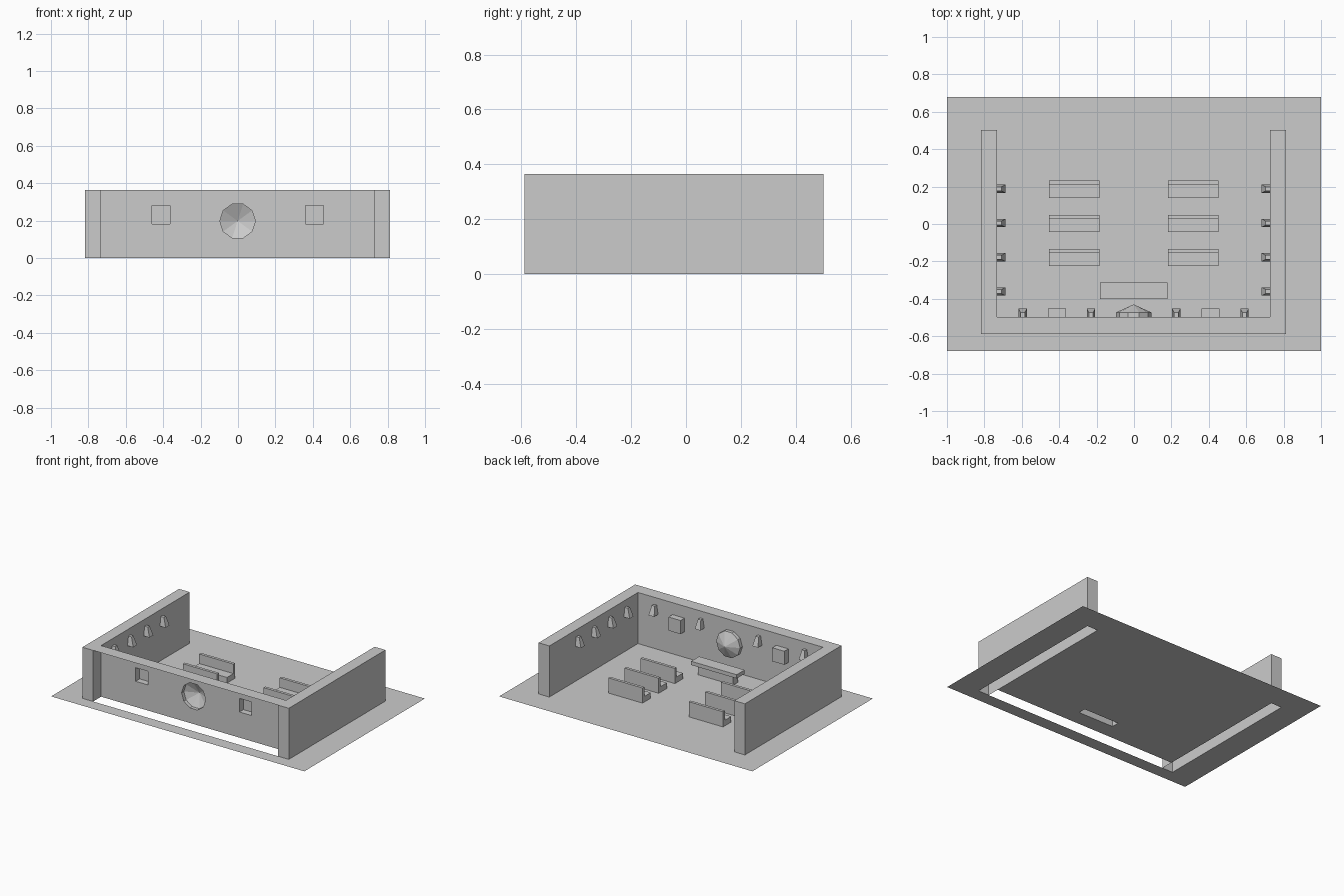
import bpy, bmesh, math
from mathutils import Vector

if "Cube" in bpy.data.objects:
    bpy.data.objects.remove(bpy.data.objects["Cube"])

grey = bpy.data.materials.new("stone_grey")
grey.diffuse_color = (0.6, 0.6, 0.6, 1)
grey.use_nodes = True
grey.node_tree.nodes["Principled BSDF"].inputs["Base Color"].default_value = grey.diffuse_color

X0, X1 = -0.817, 0.813          # outer wall faces
I0, I1 = -0.733, 0.728          # inner wall faces
Y0, YF, Y1 = -0.588, -0.498, 0.502
H = 0.365
CX = -0.002


def finish(name, bm):
    me = bpy.data.meshes.new(name)
    bm.to_mesh(me)
    bm.free()
    me.materials.append(grey)
    ob = bpy.data.objects.new(name, me)
    bpy.context.collection.objects.link(ob)
    return ob


def prism(name, lo, hi, drop=()):
    """Box between two corners; faces whose normal is in drop are left open."""
    bm = bmesh.new()
    bmesh.ops.create_cube(bm, size=1)
    for v in bm.verts:
        v.co = Vector([lo[i] + (v.co[i] + 0.5) * (hi[i] - lo[i]) for i in range(3)])
    bm.normal_update()
    gone = [f for f in bm.faces if any(f.normal.dot(Vector(d)) > 0.9 for d in drop)]
    bmesh.ops.delete(bm, geom=gone, context='FACES')
    return finish(name, bm)


def sheet(name, loops, normal):
    """Flat sheet: the first loop is the outline, the others are holes."""
    bm = bmesh.new()
    for loop in loops:
        vs = [bm.verts.new(p) for p in loop]
        for a, b in zip(vs, vs[1:] + vs[:1]):
            bm.edges.new((a, b))
    bmesh.ops.triangle_fill(bm, edges=bm.edges[:], use_beauty=True, normal=normal)
    bm.normal_update()
    for f in bm.faces:
        if f.normal.dot(Vector(normal)) < 0:
            f.normal_flip()
    return finish(name, bm)


def rect_xy(x0, y0, x1, y1, z=0):
    return [(x0, y0, z), (x1, y0, z), (x1, y1, z), (x0, y1, z)]


def rect_xz(x0, z0, x1, z1, y=YF):
    return [(x0, y, z0), (x1, y, z0), (x1, y, z1), (x0, y, z1)]


DOWN, BACK = (0, 0, -1), (0, -1, 0)

# Ground sheet, open beneath the walls and the table pedestal
u_hole = [(X0, Y0, 0), (X1, Y0, 0), (X1, Y1, 0), (I1, Y1, 0),
          (I1, YF, 0), (I0, YF, 0), (I0, Y1, 0), (X0, Y1, 0)]
ped = (CX - 0.14, -0.385, CX + 0.14, -0.33)
sheet("ground", [rect_xy(-1, -0.68, 1, 0.68), u_hole, rect_xy(*ped)], (0, 0, 1))

# Side walls, hollow and open at the bottom
prism("left_wall", (X0, Y0, 0), (I0, Y1, H), [DOWN])
prism("right_wall", (I1, Y0, 0), (X1, Y1, H), [DOWN])

# Front wall: inner pane with openings, and a top strip
R, ZC, N = 0.095, 0.198, 10
ring = [(CX + R * math.cos(math.tau * i / N), ZC + R * math.sin(math.tau * i / N))
        for i in range(N)]
boxes = [(cx - 0.048, 0.183, cx + 0.048, 0.28) for cx in (CX - 0.41, CX + 0.41)]
sheet("front_wall", [rect_xz(I0, 0, I1, H)] + [rect_xz(*b) for b in boxes]
      + [[(x, YF, z) for x, z in ring]], (0, 1, 0))
sheet("front_wall_top", [rect_xy(I0, Y0, I1, YF, H)], (0, 0, 1))

# Wall boxes, open through the back
for x0, z0, x1, z1 in boxes:
    prism("wall_box", (x0, YF, z0), (x1, YF + 0.045, z1), [BACK])

# Round wall ornament: short rim and a shallow cone
bm = bmesh.new()
base = [bm.verts.new((x, YF, z)) for x, z in ring]
rim = [bm.verts.new((x, YF + 0.025, z)) for x, z in ring]
tip = bm.verts.new((CX, -0.43, ZC))
for i in range(N):
    j = (i + 1) % N
    bm.faces.new((base[i], rim[i], rim[j], base[j]))
    bm.faces.new((rim[i], tip, rim[j]))
finish("wall_ornament", bm)


# Wall lamps: tapered blocks, wide at the bottom
def lamp(place):
    bm = bmesh.new()
    rows = []
    for z, w, d in ((0.25, 0.022, 0.045), (0.315, 0.011, 0.024)):
        rows.append([bm.verts.new(place(s, t, z))
                     for s, t in ((-w, 0), (w, 0), (w, d), (-w, d))])
    a, b = rows
    bm.faces.new(a)
    bm.faces.new(b)
    for i in range(4):
        j = (i + 1) % 4
        bm.faces.new((a[i], a[j], b[j], b[i]))
    bmesh.ops.recalc_face_normals(bm, faces=bm.faces[:])
    finish("wall_lamp", bm)


for y in (0.188, 0.005, -0.178, -0.361):
    lamp(lambda s, t, z: (I0 + t, y + s, z))
    lamp(lambda s, t, z: (I1 - t, y + s, z))
for x in (-0.593, -0.228, 0.228, 0.593):
    lamp(lambda s, t, z: (CX + x + s, YF + t, z))

# Pews: L-shaped profile with the backrest at the rear
for x0 in (-0.455, 0.181):
    for y in (0.14, -0.043, -0.225):
        prof = [(0, 0), (0.092, 0), (0.092, 0.108), (0.072, 0.108), (0.072, 0.04), (0, 0.04)]
        bm = bmesh.new()
        face = bm.faces.new([bm.verts.new((x0, y + p, q)) for p, q in prof])
        ext = bmesh.ops.extrude_face_region(bm, geom=[face])
        bmesh.ops.translate(bm, vec=(0.27, 0, 0),
                            verts=[g for g in ext['geom'] if isinstance(g, bmesh.types.BMVert)])
        bmesh.ops.recalc_face_normals(bm, faces=bm.faces[:])
        finish("pew", bm)

# Table: hollow pedestal and overhanging top
prism("table_pedestal", (ped[0], ped[1], 0), (ped[2], ped[3], 0.065), [DOWN])
prism("table_top", (CX - 0.18, -0.402, 0.065), (CX + 0.18, -0.312, 0.092))
